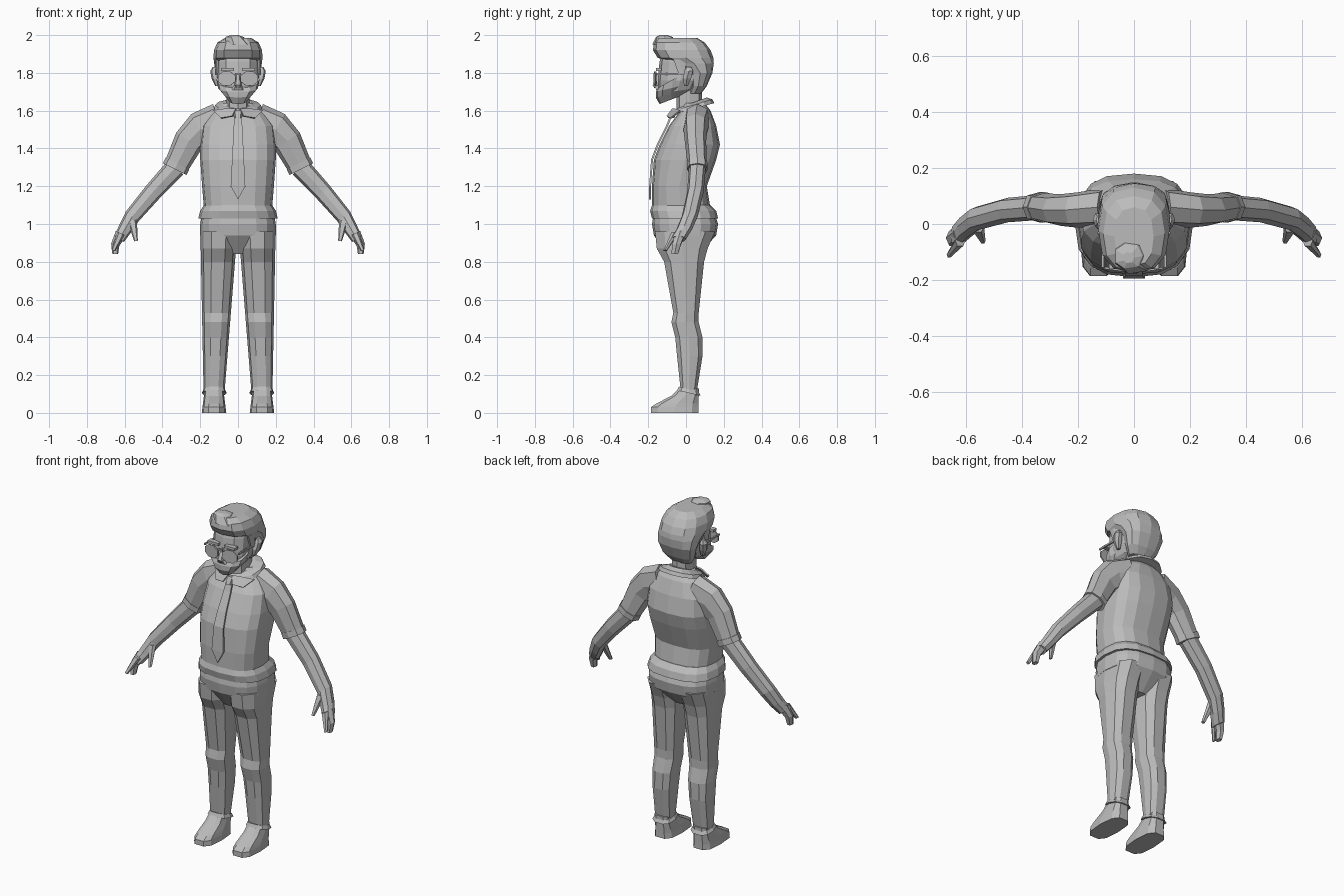
import bpy, bmesh, math
from mathutils import Vector

cube = bpy.data.objects.get("Cube")
if cube:
    bpy.data.objects.remove(cube, do_unlink=True)

shade = 0.5
grey = bpy.data.materials.new("plain grey")
grey.use_nodes = True
grey.diffuse_color = (shade, shade, shade, 1)
shader = grey.node_tree.nodes["Principled BSDF"]
shader.inputs["Base Color"].default_value = grey.diffuse_color


def finish(name, bm, mirror=False, thickness=0):
    """Turn a bmesh into a grey object, optionally thickened and mirrored."""
    bmesh.ops.recalc_face_normals(bm, faces=bm.faces)
    mesh = bpy.data.meshes.new(name)
    bm.to_mesh(mesh)
    bm.free()
    mesh.materials.append(grey)
    part = bpy.data.objects.new(name, mesh)
    bpy.context.collection.objects.link(part)
    if thickness:
        solidify = part.modifiers.new("thickness", "SOLIDIFY")
        solidify.thickness = thickness
        solidify.offset = 0
    if mirror:
        part.modifiers.new("mirror", "MIRROR").use_mirror_merge = False


def rounded(value, power):
    return math.copysign(abs(value) ** power, value)


def loft(name, rings, sides=12, power=.8, mirror=False, turn=0):
    """Skin a row of rounded-box rings, each a centre and two half axes."""
    bm = bmesh.new()
    rows = []
    angles = [math.tau * (step + turn) / sides for step in range(sides)]
    for centre, across, along in rings:
        rows.append([bm.verts.new(centre + across * rounded(math.cos(angle), power)
                                  + along * rounded(math.sin(angle), power))
                     for angle in angles])
    for lower, upper in zip(rows, rows[1:]):
        for step in range(sides):
            after = (step + 1) % sides
            bm.faces.new((lower[step], lower[after], upper[after], upper[step]))
    bm.faces.new(rows[0])
    bm.faces.new(rows[-1])
    finish(name, bm, mirror)


def ring(z, half, front, back, x=0, rise=0):
    """Level ring around the body; rise lifts its back edge."""
    return (Vector((x, (front + back) / 2, z + rise / 2)),
            Vector((half, 0, 0)), Vector((0, (back - front) / 2, rise / 2)))


def limb(name, path, wide, deep, sides=8):
    """Mirrored tube along a path, tapering evenly between two sizes."""
    points = [Vector(point) for point in path]
    last = len(points) - 1
    rings = []
    for index, point in enumerate(points):
        along = points[min(index + 1, last)] - points[max(index - 1, 0)]
        across = Vector((-along.z, 0, along.x)).normalized()
        blend = index / last
        width = wide[0] + (wide[1] - wide[0]) * blend
        depth = deep[0] + (deep[1] - deep[0]) * blend
        rings.append((point, across * width, Vector((0, depth, 0))))
    loft(name, rings, sides, mirror=True)


def box(name, x, half, front, back, bottom, height, mirror=False):
    rings = [ring(z, half, front, back, x=x) for z in (bottom, bottom + height)]
    loft(name, rings, sides=4, power=0, mirror=mirror, turn=shade)


def sheet(name, points, thickness, mirror=False):
    bm = bmesh.new()
    bm.faces.new([bm.verts.new(point) for point in points])
    finish(name, bm, mirror, thickness)


# Shirt body, with a flared hem over the waistband
loft("shirt", [ring(1.08, .18, -.18, .13), ring(1.2, .19, -.18, .11), ring(1.34, .2, -.17, .16),
               ring(1.42, .2, -.14, .18), ring(1.52, .19, -.09, .16), ring(1.6, .13, -.03, .13),
               ring(1.64, .08, -.01, .1)], sides=16, power=.75)
loft("shirt_hem", [ring(1.03, .21, -.18, .17), ring(1.07, .2, -.19, .16), ring(1.1, .18, -.18, .13)],
     sides=16, power=.75)

# Sleeves, folded cuffs and bare forearms
sleeve_end = (.33, .06, 1.3)
limb("sleeve", [(.1, .06, 1.53), (.2, .05, 1.5), (.26, .05, 1.44), sleeve_end],
     wide=(.11, .065), deep=(.07, .05))
limb("sleeve_cuff", [(.32, .06, 1.32), (.335, .06, 1.29)], wide=(.07, .07), deep=(.055, .055))
limb("forearm", [sleeve_end, (.45, .05, 1.17), (.56, .02, 1.04), (.6, -.01, .97), (.63, -.04, .92)],
     wide=(.055, .03), deep=(.045, .04))

# Fingers and thumbs
limb("fingers", [(.62, -.03, .95), (.65, -.05, .89), (.65, -.06, .84)], wide=(.03, .015), deep=(.03, .02), sides=6)
limb("index_finger", [(.62, -.06, .95), (.66, -.11, .86)], wide=(.02, .01), deep=(.02, .01), sides=6)
limb("thumb", [(.56, -.01, 1.02), (.54, -.06, .91)], wide=(.025, .01), deep=(.02, .01), sides=6)

# Trousers: seat, then legs that narrow and part evenly towards the ankle
loft("trouser_seat", [ring(1.06, .19, -.17, .15), ring(1, .2, -.18, .17), ring(.94, .2, -.17, .16),
                      ring(.84, .06, -.1, .07)], sides=16, power=.75)


def leg_ring(z, front, back, extra=0, rise=0):
    return ring(z, .05 + .05 * z + extra, front, back, x=.13 - .03 * z, rise=rise)


loft("trouser_leg", [leg_ring(.96, -.17, .16), leg_ring(.87, -.16, .12), leg_ring(.8, -.12, .1),
                     leg_ring(.53, -.07, .07), leg_ring(.48, -.08, .07), leg_ring(.4, -.06, .09),
                     leg_ring(.3, -.05, .09), leg_ring(.12, -.03, .06)], sides=10, mirror=True)
loft("trouser_cuff", [leg_ring(.14, -.04, .07, rise=-.03),
                      leg_ring(.12, -.05, .08, extra=.01, rise=-.03)], sides=10, mirror=True)

# Shoes with a low toe and a raised ankle
loft("shoe", [ring(z, .065 - z / 8, front, .07, x=.127)
              for z, front in ((0, -.19), (.03, -.19), (.05, -.16), (.09, -.08), (.13, -.04))],
     sides=10, power=.65, mirror=True)

# Neck, collar and collar points
loft("neck", [ring(z, .06, -.05, .085) for z in (1.58, 1.74)], sides=8)
loft("collar", [ring(1.58, .13, -.07, .15, rise=.06), ring(1.6, .12, -.06, .14, rise=.06),
                ring(1.61, .07, -.05, .11, rise=.06)], power=.9)
sheet("collar_point", [(.01, -.07, 1.61), (.03, -.1, 1.57), (.09, -.08, 1.56), (.13, -.03, 1.6),
                       (.06, -.06, 1.61)], thickness=.008, mirror=True)

# Necktie following the shirt front and widening to its point, and its knot
tie = bmesh.new()
rows = []
for z, y in ((1.57, -.08), (1.52, -.1), (1.42, -.15), (1.34, -.18), (1.2, -.19)):
    half = .02 + (1.57 - z) / 20
    rows.append([tie.verts.new((x, y, z)) for x in (-half, half)])
for upper, lower in zip(rows, rows[1:]):
    tie.faces.new((*upper, *reversed(lower)))
tie.faces.new((*rows[-1], tie.verts.new((0, -.19, 1.13))))
finish("necktie", tie, thickness=.01)
loft("tie_knot", [ring(1.56, .02, -.1, -.06), ring(1.6, .03, -.08, -.04)], sides=6)

# Head, beard and moustache
loft("head", [ring(1.65, .05, -.13, 0, rise=.04), ring(1.69, .09, -.15, .06, rise=.03),
              ring(1.76, .11, -.15, .09), ring(1.86, .11, -.14, .11), ring(1.93, .1, -.12, .1)])
loft("beard", [ring(1.635, .05, -.14, -.01, rise=.05), ring(1.67, .08, -.16, 0, rise=.04),
               ring(1.7, .106, -.16, .01, rise=.04), ring(1.72, .114, -.15, .01, rise=.09)])
loft("moustache", [ring(1.71, .04, -.16, -.12), ring(1.735, .02, -.17, -.12)], sides=6)

# Nose and ears
loft("nose", [ring(1.72, .015, -.17, -.12), ring(1.735, .02, -.18, -.12), ring(1.8, .01, -.15, -.12)], sides=6)
loft("ear", [ring(1.73, .01, -.01, .01, x=.11), ring(1.77, .02, -.02, .03, x=.12),
             ring(1.81, .02, -.01, .04, x=.127), ring(1.83, .01, 0, .03, x=.125)], sides=6, mirror=True)

# Swept hair with a quiff above the forehead, and sideburns
loft("hair", [ring(1.69, .07, .01, .08), ring(1.73, .1, .02, .11), ring(1.8, .12, .01, .14),
              ring(1.85, .126, -.06, .147), ring(1.88, .13, -.15, .145), ring(1.92, .127, -.175, .13),
              ring(1.96, .11, -.17, .1), ring(1.985, .07, -.15, .06)])
loft("quiff", [ring(1.95, .07, -.18, -.04), ring(1.99, .05, -.16, -.07, x=-.02),
               ring(2, .02, -.14, -.1, x=-.02)], sides=7)
loft("sideburn", [ring(1.79, .01, -.04, 0, x=.11), ring(1.87, .01, -.07, 0, x=.11)], sides=6, mirror=True)

# Glasses: lenses on a gentle wrap, bridge, temples, and the brows above
lens = []
for step in range(8):
    angle = math.tau * (step + shade) / 8
    x = .06 + .05 * math.cos(angle)
    lens.append((x, -.17 + x / 8, 1.77 + .04 * math.sin(angle)))
sheet("lens", lens, thickness=.008, mirror=True)
box("glasses_bridge", x=0, half=.015, front=-.172, back=-.163, bottom=1.79, height=.01)
box("glasses_temple", x=.112, half=.004, front=-.156, back=.01, bottom=1.79, height=.01, mirror=True)
box("eyebrow", x=.055, half=.035, front=-.16, back=-.13, bottom=1.81, height=.015, mirror=True)
